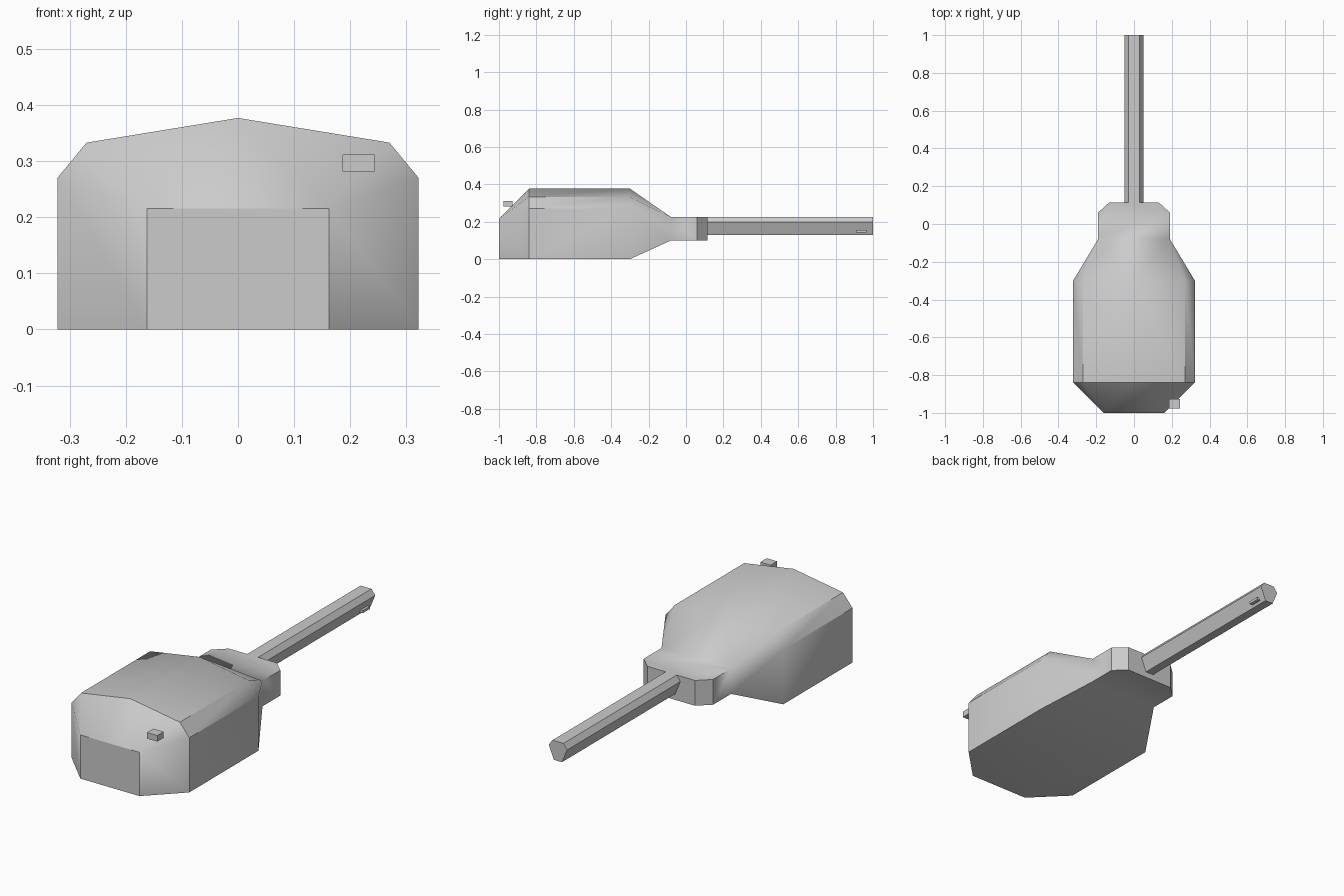
import bpy, bmesh
from math import radians

cube = bpy.data.objects.get("Cube")
if cube:
    bpy.data.objects.remove(cube, do_unlink=True)

grey = bpy.data.materials.new("plain grey")
grey.use_nodes = True
grey.diffuse_color = (0.6, 0.6, 0.6, 1)
grey.node_tree.nodes["Principled BSDF"].inputs["Base Color"].default_value = (0.6, 0.6, 0.6, 1)


def ring(y, half):
    """Mirror a half section of (x, z) points at depth y."""
    return [(s * x, y, z) for x, z in half for s in ((1, -1) if x else (1,))]


def hull(bm, *rings):
    """Skin a convex block over the given sections."""
    verts = [bm.verts.new(p) for r in rings for p in r]
    bmesh.ops.convex_hull(bm, input=verts)


def finish(name, bm):
    bmesh.ops.remove_doubles(bm, verts=bm.verts[:], dist=0.0005)
    bmesh.ops.dissolve_limit(bm, angle_limit=0.01, verts=bm.verts[:], edges=bm.edges[:])
    bmesh.ops.recalc_face_normals(bm, faces=bm.faces[:])
    mesh = bpy.data.meshes.new(name)
    bm.to_mesh(mesh)
    bm.free()
    mesh.materials.append(grey)
    obj = bpy.data.objects.new(name, mesh)
    bpy.context.collection.objects.link(obj)
    bpy.ops.object.select_all(action='DESELECT')
    obj.select_set(True)
    bpy.context.view_layer.objects.active = obj
    bpy.ops.object.shade_smooth_by_angle(angle=radians(36))
    return obj


def box(name, lo, hi):
    bm = bmesh.new()
    hull(bm, *[[(x, y, z) for x in (lo[0], hi[0]) for z in (lo[2], hi[2])]
               for y in (lo[1], hi[1])])
    return finish(name, bm)


# Turret shell with its narrow gun mount, welded into one skin
NECK_Y = -0.08
wide = [(0.322, 0), (0.322, 0.27), (0.27, 0.333), (0, 0.377)]
neck = [(0.19, 0.1), (0.19, 0.225)]
tip = [(0.13, 0.1), (0.13, 0.225)]
bm = bmesh.new()
hull(bm, ring(-1, [(0.162, 0), (0.162, 0.216)]), ring(-0.84, wide),
     ring(-0.3, wide), ring(NECK_Y, neck))
hull(bm, ring(NECK_Y, neck), ring(0.06, neck), ring(0.115, tip))
inner = [f for f in bm.faces if all(abs(v.co.y - NECK_Y) < 1e-4 for v in f.verts)]
bmesh.ops.delete(bm, geom=inner, context='FACES')
finish("turret_shell", bm)

# Six-sided barrel
section = [(0.03, 0.225), (0.05, 0.198), (0.022, 0.13)]
bm = bmesh.new()
hull(bm, ring(0.115, section), ring(1, section))
finish("barrel", bm)

# Small fittings
box("sight_block", (0.186, -0.977, 0.282), (0.243, -0.927, 0.312))
box("barrel_tab", (0.02, 0.91, 0.143), (0.045, 0.965, 0.156))
